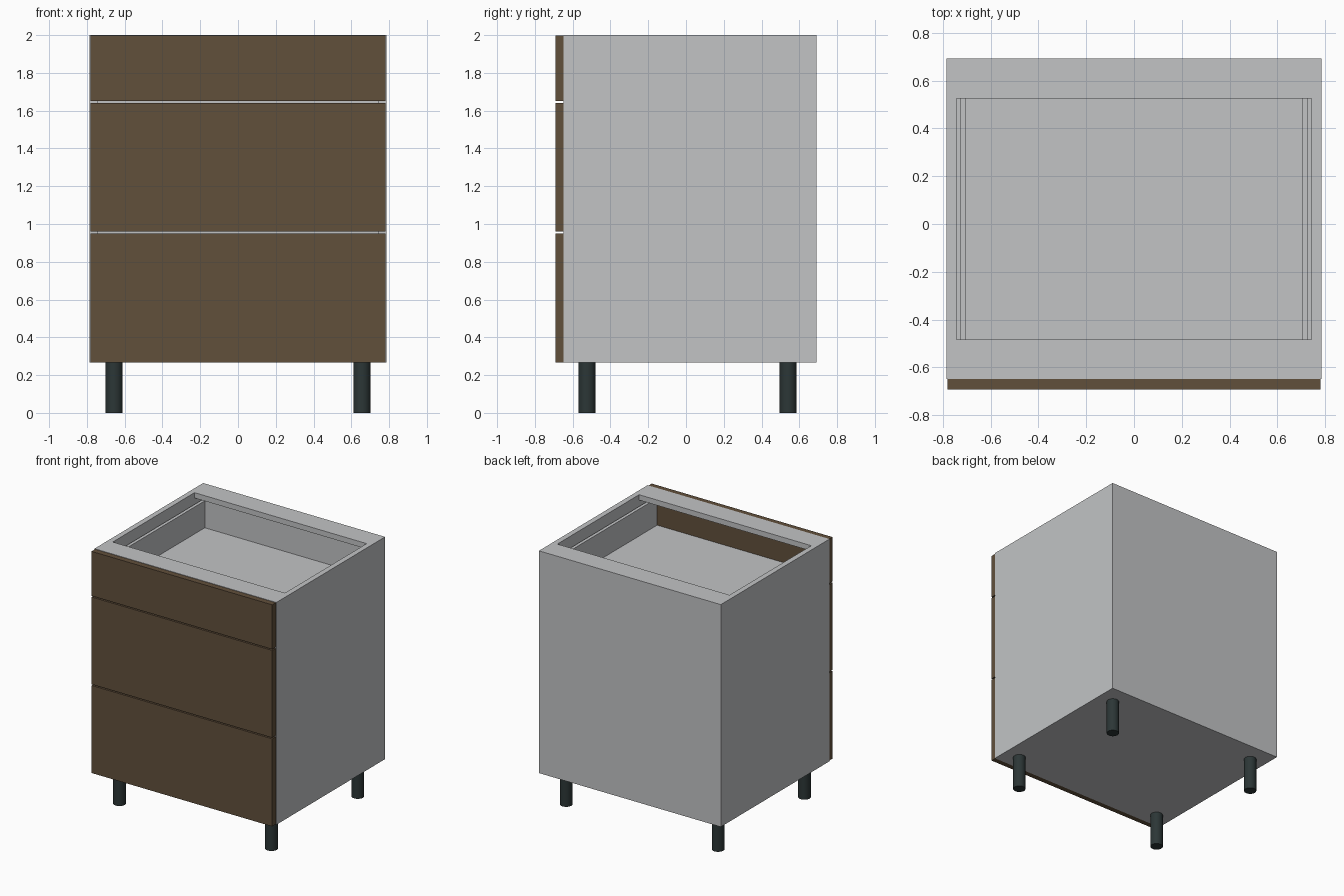
import bpy, bmesh
from mathutils import Matrix

if "Cube" in bpy.data.objects:
    bpy.data.objects.remove(bpy.data.objects["Cube"])


def material(name, color):
    m = bpy.data.materials.new(name)
    m.diffuse_color = (*color, 1)
    m.use_nodes = True
    m.node_tree.nodes["Principled BSDF"].inputs["Base Color"].default_value = m.diffuse_color
    return m


GREY = material("light grey board", (0.54, 0.55, 0.56))
BROWN = material("dark brown wood", (0.120, 0.079, 0.044))
BLACK = material("green black plastic", (0.025, 0.037, 0.037))


def finish(name, bm, mat):
    me = bpy.data.meshes.new(name)
    bm.to_mesh(me)
    bm.free()
    ob = bpy.data.objects.new(name, me)
    bpy.context.collection.objects.link(ob)
    me.materials.append(mat)
    return ob


def box(name, x, y, z, mat=GREY):
    """Axis-aligned board from (min, max) ranges."""
    bm = bmesh.new()
    bmesh.ops.create_cube(bm, size=1)
    for v in bm.verts:
        v.co = [r[0] if c < 0 else r[1] for c, r in zip(v.co, (x, y, z))]
    return finish(name, bm, mat)


W, T = 0.785, 0.042            # half width, board thickness
FRONT, BACK = -0.648, 0.692    # carcass depth
BASE, TOP = 0.266, 2.0         # carcass height
IN = W - T

# Carcass
for side, s in (("left", -1), ("right", 1)):
    box(side + "_side_panel", sorted((s * IN, s * W)), (FRONT, BACK), (BASE, TOP))
box("bottom_panel", (-IN, IN), (FRONT, BACK), (BASE, BASE + T))
box("back_panel", (-IN, IN), (BACK - 0.03, BACK), (BASE + T, TOP - T))
box("front_top_rail", (-IN, IN), (FRONT, -0.483), (TOP - T, TOP))
box("back_top_rail", (-IN, IN), (0.525, BACK), (TOP - T, TOP))

# Drawers: front bottom, front top, side wall height
drawers = (("lower", 0.268, 0.951, 0.5),
           ("middle", 0.960, 1.641, 0.5),
           ("upper", 1.650, 1.997, 0.21))
XO, XI, YB = 0.728, 0.703, 0.62
for name, z0, z1, h in drawers:
    box(name + "_drawer_front", (-0.78, 0.78), (-0.692, FRONT), (z0, z1), BROWN)
    floor = z0 + 0.06
    box(name + "_drawer_floor", (-XO, XO), (FRONT, YB), (floor - 0.02, floor))
    box(name + "_drawer_back", (-XI, XI), (YB - 0.025, YB), (floor, floor + h))
    for side, s in (("left", -1), ("right", 1)):
        box(f"{name}_drawer_{side}_wall", sorted((s * XI, s * XO)),
            (FRONT, YB), (floor, floor + h))

# Legs
for side, x in (("left", -0.656), ("right", 0.656)):
    for end, y in (("front", -0.524), ("back", 0.541)):
        bm = bmesh.new()
        bmesh.ops.create_cone(bm, cap_ends=True, segments=32, radius1=0.045,
                              radius2=0.045, depth=BASE,
                              matrix=Matrix.Translation((x, y, BASE / 2)))
        for f in bm.faces:
            f.smooth = len(f.verts) == 4
        for e in bm.edges:
            e.smooth = all(len(f.verts) == 4 for f in e.link_faces)
        finish(f"{end}_{side}_leg", bm, BLACK)
